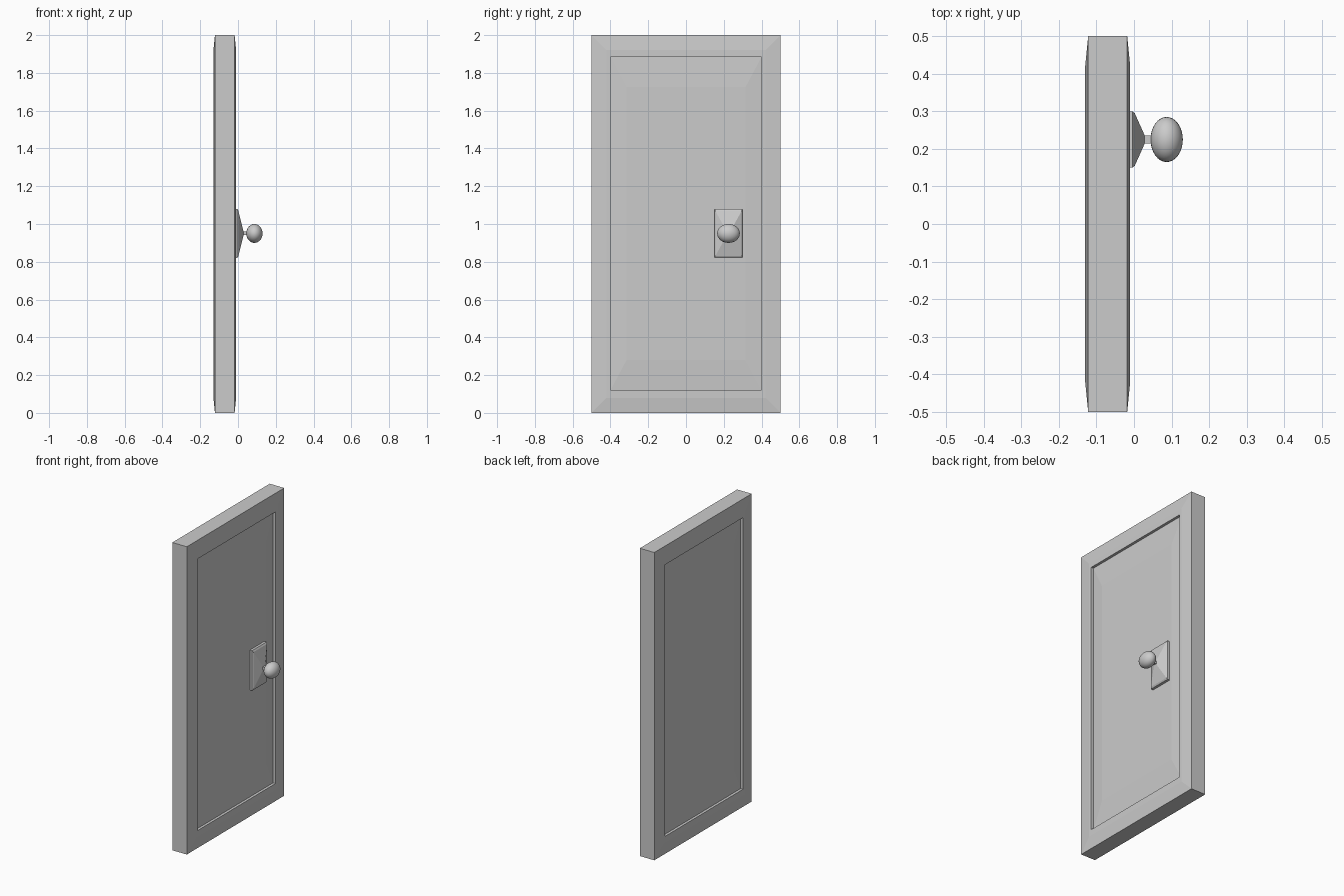
import bpy, bmesh

if "Cube" in bpy.data.objects:
    bpy.data.objects.remove(bpy.data.objects["Cube"])


def make_object(name, bm):
    bmesh.ops.recalc_face_normals(bm, faces=bm.faces)
    mesh = bpy.data.meshes.new(name)
    bm.to_mesh(mesh)
    bm.free()
    obj = bpy.data.objects.new(name, mesh)
    bpy.context.collection.objects.link(obj)
    return obj


def loft_rects(name, rects):
    """Skin rectangles (x, y half-width, z low, z high, y centre), capping both ends."""
    bm = bmesh.new()
    loops = [[bm.verts.new((x, cy + sy * hy, z))
              for sy, z in ((-1, z0), (1, z0), (1, z1), (-1, z1))]
             for x, hy, z0, z1, cy in rects]
    for a, b in zip(loops, loops[1:]):
        for i in range(4):
            j = (i + 1) % 4
            bm.faces.new((a[i], a[j], b[j], b[i]))
    bm.faces.new(loops[0])
    bm.faces.new(loops[-1])
    return make_object(name, bm)


# Door slab: sloped frame, recess and raised panel, mirrored on both faces
MID_X = -0.07
face = [(0.052, 0.50, 0.00, 2.00),
        (0.060, 0.42, 0.08, 1.92),
        (0.060, 0.40, 0.12, 1.885),
        (0.043, 0.40, 0.12, 1.885),
        (0.050, 0.315, 0.28, 1.725)]
back = [(MID_X - d, hy, z0, z1, 0) for d, hy, z0, z1 in reversed(face)]
front = [(MID_X + d, hy, z0, z1, 0) for d, hy, z0, z1 in face]
loft_rects("door_slab", back + front)

# Knob plate: thin block tapering to the neck
KY, KZ = 0.225, 0.95
plate = [(-0.022, 0.075, 0.13), (-0.004, 0.075, 0.13), (0.002, 0.070, 0.12),
         (0.028, 0.012, 0.015)]
loft_rects("knob_plate", [(x, hy, KZ - hz, KZ + hz, KY) for x, hy, hz in plate])

# Neck
loft_rects("knob_neck", [(x, 0.011, KZ - 0.009, KZ + 0.009, KY) for x in (0.024, 0.055)])

# Knob: flattened smooth ball
bpy.ops.mesh.primitive_uv_sphere_add(segments=32, ring_count=16, radius=1,
                                     location=(0.087, KY, KZ))
knob = bpy.context.object
knob.name = "knob"
knob.scale = (0.043, 0.06, 0.05)
bpy.ops.object.transform_apply(location=False, rotation=False, scale=True)
bpy.ops.object.shade_smooth()
